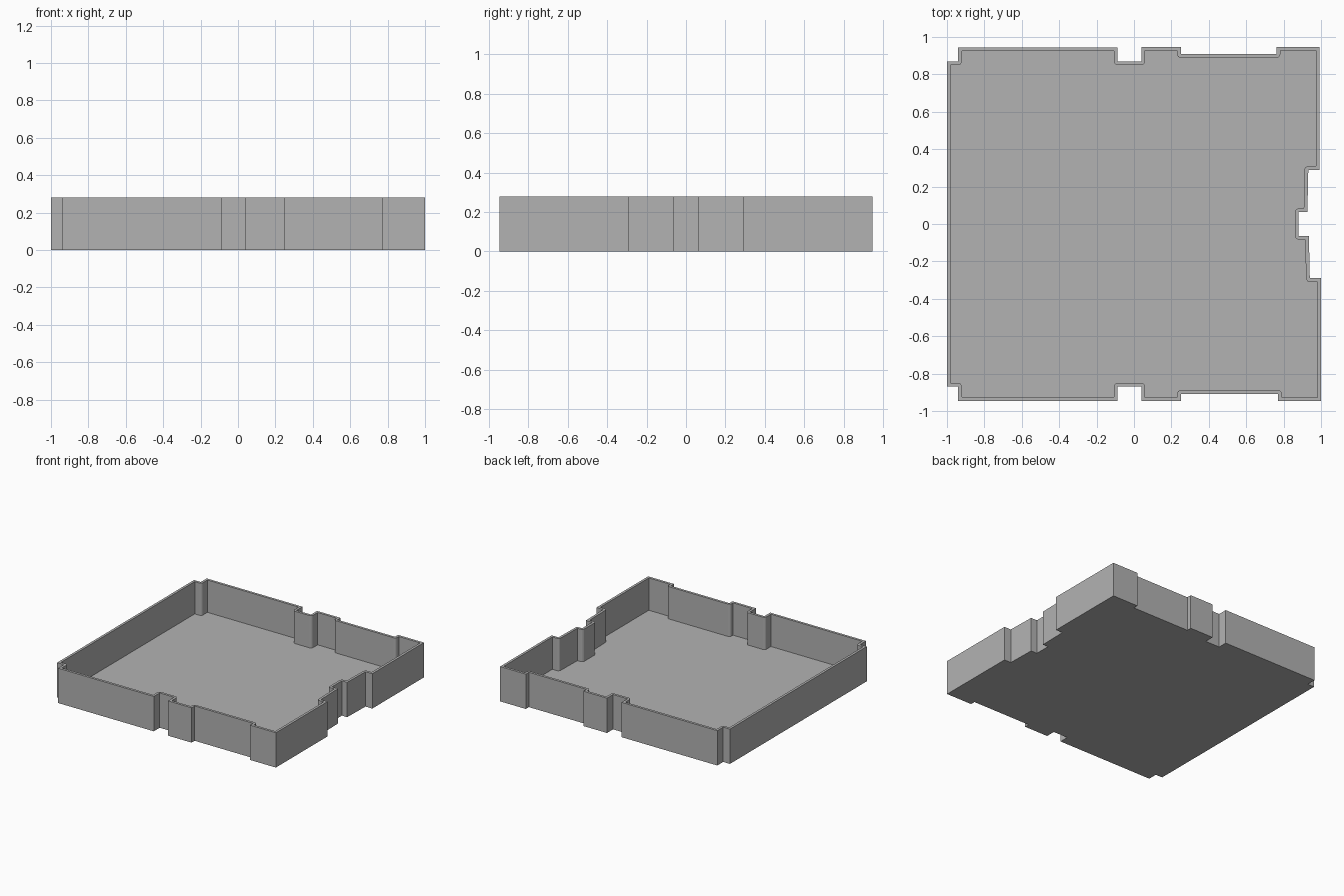
import bpy, bmesh
from mathutils import Vector

cube = bpy.data.objects.get("Cube")
if cube:
    bpy.data.objects.remove(cube, do_unlink=True)

HEIGHT, FLOOR, WALL = 0.28, 0.02, 0.02
ARC_STEPS = 4

# One flat grey for the whole tray
grey = bpy.data.materials.new("plain grey")
grey.use_nodes = True
colour = (0.45, 0.45, 0.45, 1)
grey.diffuse_color = colour
grey.node_tree.nodes["Principled BSDF"].inputs["Base Color"].default_value = colour

# Front half of the notched outline, running from left edge to right edge
front_half = [
    (-1, -.87), (-.94, -.87), (-.94, -.945), (-.088, -.945),
    (-.088, -.87), (.04, -.87), (.04, -.947), (.25, -.947),
    (.25, -.908), (.77, -.908), (.77, -.947), (1, -.947),
    (1, -.29), (.94, -.29), (.935, -.063), (.88, -.063),
]


def back_point(x, y):
    """Mirror a front point to the back, where the right end is slightly shorter."""
    return (x - .008 if x > .7 and x != .88 else x, -y)


outline = [Vector(p) for p in front_half]
outline += [Vector(back_point(*p)) for p in reversed(front_half)]
count = len(outline)


def inner_corner(i):
    """Points of the inner wall at a corner: mitred, or rounded around a notch."""
    p = outline[i]
    a = (p - outline[i - 1]).normalized()
    b = (outline[(i + 1) % count] - p).normalized()
    na, nb = Vector((-a.y, a.x)), Vector((-b.y, b.x))
    if a.cross(b) > 0:
        return [p + (na + nb) * (WALL / (1 + na.dot(nb)))]
    steps = [k / ARC_STEPS for k in range(ARC_STEPS + 1)]
    return [p + na.lerp(nb, t).normalized() * WALL for t in steps]


bm = bmesh.new()


def ring(points, z):
    return [bm.verts.new((p.x, p.y, z)) for p in points]


def walls(low, high, inward=False):
    n = len(low)
    for i in range(n):
        j = (i + 1) % n
        quad = [low[i], low[j], high[j], high[i]]
        bm.faces.new(quad[::-1] if inward else quad)


# Outer walls and underside
base = ring(outline, 0)
rim = ring(outline, HEIGHT)
walls(base, rim)
bm.faces.new(base[::-1])

# Inner walls and floor
corners = [inner_corner(i) for i in range(count)]
inner_points = [p for c in corners for p in c]
floor = ring(inner_points, FLOOR)
inner_rim = ring(inner_points, HEIGHT)
walls(floor, inner_rim, inward=True)
bm.faces.new(floor)

# Flat top of the wall: one strip per side, one fan per rounded corner
remaining = iter(inner_rim)
groups = [[next(remaining) for _ in c] for c in corners]
for i in range(count):
    j = (i + 1) % count
    bm.faces.new([rim[i], rim[j], groups[j][0], groups[i][-1]])
    if len(groups[i]) > 1:
        bm.faces.new([rim[i]] + groups[i][::-1])

bmesh.ops.recalc_face_normals(bm, faces=bm.faces)
mesh = bpy.data.meshes.new("tray")
bm.to_mesh(mesh)
bm.free()
mesh.materials.append(grey)
tray = bpy.data.objects.new("tray", mesh)
bpy.context.collection.objects.link(tray)
